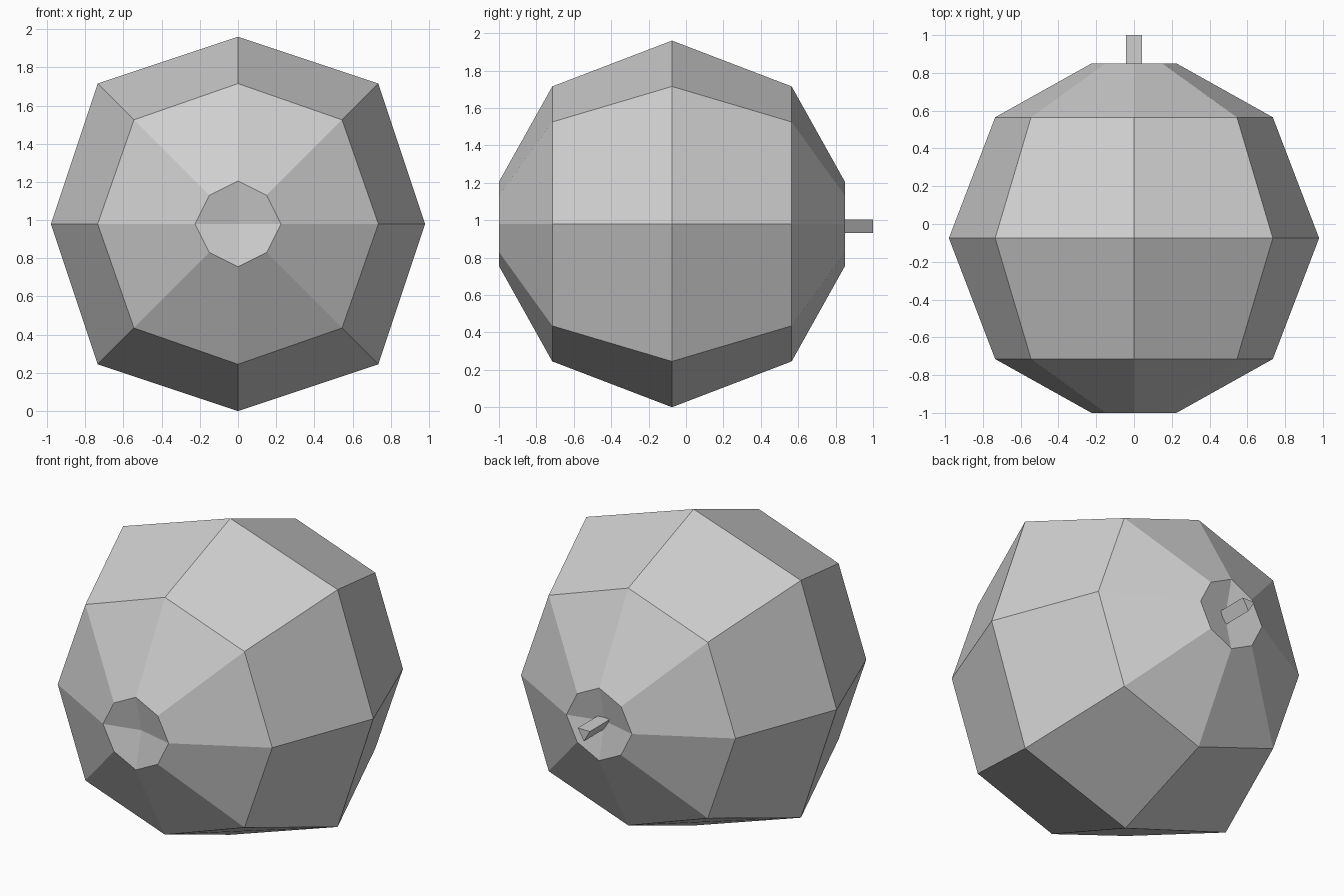
import bpy, bmesh
from math import radians
from mathutils import Matrix, Vector

cube = bpy.data.objects.get("Cube")
if cube:
    bpy.data.objects.remove(cube, do_unlink=True)

CENTRE = Vector((0, -0.075, 0.98))

grey = bpy.data.materials.new("plain grey")
grey.use_nodes = True
colour = (0.62, 0.62, 0.62, 1)
grey.diffuse_color = colour
bsdf = next(n for n in grey.node_tree.nodes if n.type == 'BSDF_PRINCIPLED')
bsdf.inputs["Base Color"].default_value = colour


def finish(bm, name):
    bmesh.ops.recalc_face_normals(bm, faces=bm.faces)
    mesh = bpy.data.meshes.new(name)
    bm.to_mesh(mesh)
    bm.free()
    mesh.materials.append(grey)
    obj = bpy.data.objects.new(name, mesh)
    bpy.context.collection.objects.link(obj)
    obj.location = CENTRE
    return obj


# Eight-sided rings around the y axis: offset, reach on axes, reach on diagonals
half = [(0.925, 0.225, 0.15), (0.64, 0.735, 0.545)]
profile = [(-y, a, d) for y, a, d in half] + [(0, 0.98, 0.735)] + half[::-1]
steps = [(1, 0), (1, 1), (0, 1), (-1, 1), (-1, 0), (-1, -1), (0, -1), (1, -1)]

# Faceted body
bm = bmesh.new()
rings = []
for y, axis, diag in profile:
    ring = []
    for sx, sz in steps:
        r = diag if sx and sz else axis
        ring.append(bm.verts.new((sx * r, y, sz * r)))
    rings.append(ring)
for lower, upper in zip(rings, rings[1:]):
    for i in range(8):
        j = (i + 1) % 8
        bm.faces.new((lower[i], lower[j], upper[j], upper[i]))

# Shallow dimples at front and back, four facets each
for ring, depth in ((rings[0], -0.87), (rings[-1], 0.87)):
    pit = bm.verts.new((0, depth, 0))
    for i in range(0, 8, 2):
        bm.faces.new((pit, ring[i], ring[i + 1], ring[(i + 2) % 8]))
finish(bm, "faceted_body")

# Three-sided stem at the back, with one edge pointing down
bm = bmesh.new()
bmesh.ops.create_cone(bm, cap_ends=True, segments=3, radius1=0.048,
                      radius2=0.048, depth=0.25)
lowest = min(bm.verts, key=lambda v: v.co.y)
point = Vector((lowest.co.x, lowest.co.y))
turn = point.angle_signed(Vector((0, -1)))
bmesh.ops.rotate(bm, verts=bm.verts, matrix=Matrix.Rotation(-turn, 3, 'Z'))
# Lay it along y
bmesh.ops.rotate(bm, verts=bm.verts, matrix=Matrix.Rotation(radians(90), 3, 'X'))
bmesh.ops.translate(bm, verts=bm.verts, vec=(0, 0.95, 0))
finish(bm, "stem")
